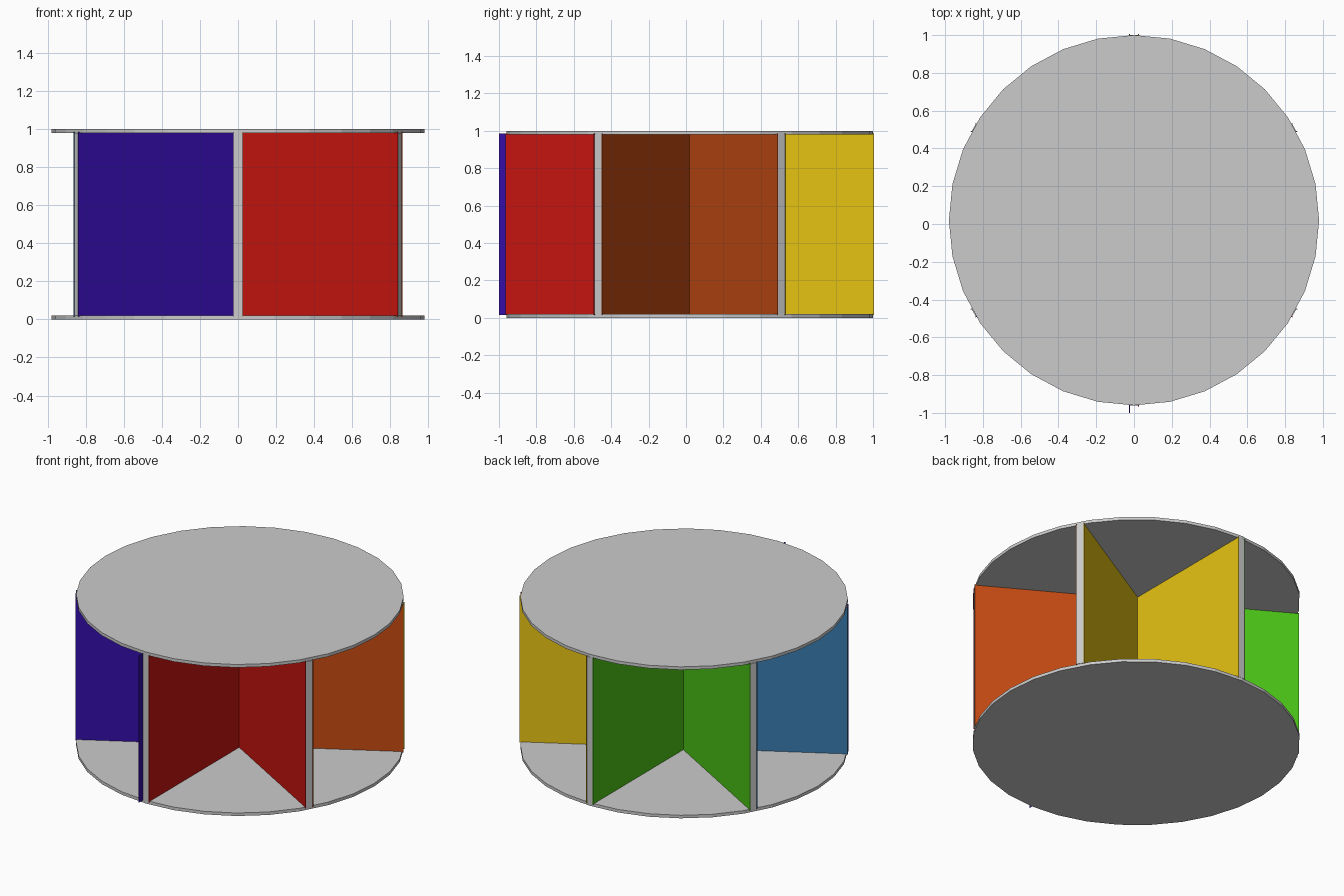
import bpy, bmesh
from math import cos, sin, radians, sqrt

if "Cube" in bpy.data.objects:
    bpy.data.objects.remove(bpy.data.objects["Cube"])

CY = 0.02            # centre of the drum in y
R = 0.98             # disc radius and wall length
T = 0.045            # wall thickness
Z0, Z1 = 0.02, 0.98  # inner faces of the discs


def polar(angle, along, side=0.0):
    """Point at a distance along a spoke, shifted sideways from it."""
    a = radians(angle)
    return (along * cos(a) - side * sin(a), CY + along * sin(a) + side * cos(a))


def prism(name, outline, z0, z1, mat=None):
    bm = bmesh.new()
    base = bm.faces.new([bm.verts.new((x, y, z0)) for x, y in outline])
    new = bmesh.ops.extrude_face_region(bm, geom=[base])["geom"]
    verts = [v for v in new if isinstance(v, bmesh.types.BMVert)]
    bmesh.ops.translate(bm, verts=verts, vec=(0, 0, z1 - z0))
    bmesh.ops.recalc_face_normals(bm, faces=bm.faces)
    mesh = bpy.data.meshes.new(name)
    bm.to_mesh(mesh)
    bm.free()
    if mat:
        mesh.materials.append(mat)
    obj = bpy.data.objects.new(name, mesh)
    bpy.context.collection.objects.link(obj)
    return obj


def material(name, rgb):
    mat = bpy.data.materials.new(name)
    mat.diffuse_color = (*rgb, 1)
    mat.use_nodes = True
    mat.node_tree.nodes["Principled BSDF"].inputs["Base Color"].default_value = mat.diffuse_color
    return mat


# Bottom and top discs
disc = [polar(90 + i * 11.25, R) for i in range(32)]
prism("bottom_disc", disc, 0, Z0)
prism("top_disc", disc, Z1, 1)

# Six radial divider walls
for i in range(6):
    a = -90 + 60 * i
    prism(f"divider_wall_{i + 1}",
          [polar(a, 0, -T / 2), polar(a, R, -T / 2), polar(a, R, T / 2), polar(a, 0, T / 2)],
          Z0, Z1)

# V-shaped coloured linings, one per compartment
COLOURS = [
    ("red", (0.56, 0.007, 0.005)),
    ("orange", (0.56, 0.07, 0.006)),
    ("yellow", (0.80, 0.55, 0.006)),
    ("green", (0.07, 0.55, 0.008)),
    ("blue", (0.04, 0.20, 0.43)),
    ("purple", (0.035, 0.004, 0.39)),
]
for i, (name, rgb) in enumerate(COLOURS):
    a, b = -90 + 60 * i, -30 + 60 * i
    mid = a + 30
    s0, s1 = T / 2, T / 2 + 0.003
    end_a = R + 0.005
    # the purple lining overhangs the front wall
    end_b = 1.02 if name == "purple" else end_a
    outline = [polar(a, end_a, s0), polar(a, end_a, s1), polar(mid, 2 * s1),
               polar(b, end_b, -s1), polar(b, end_b, -s0), polar(mid, 2 * s0)]
    prism(f"{name}_lining", outline, Z0 - 0.005, Z1 + 0.005, material(name, rgb))
